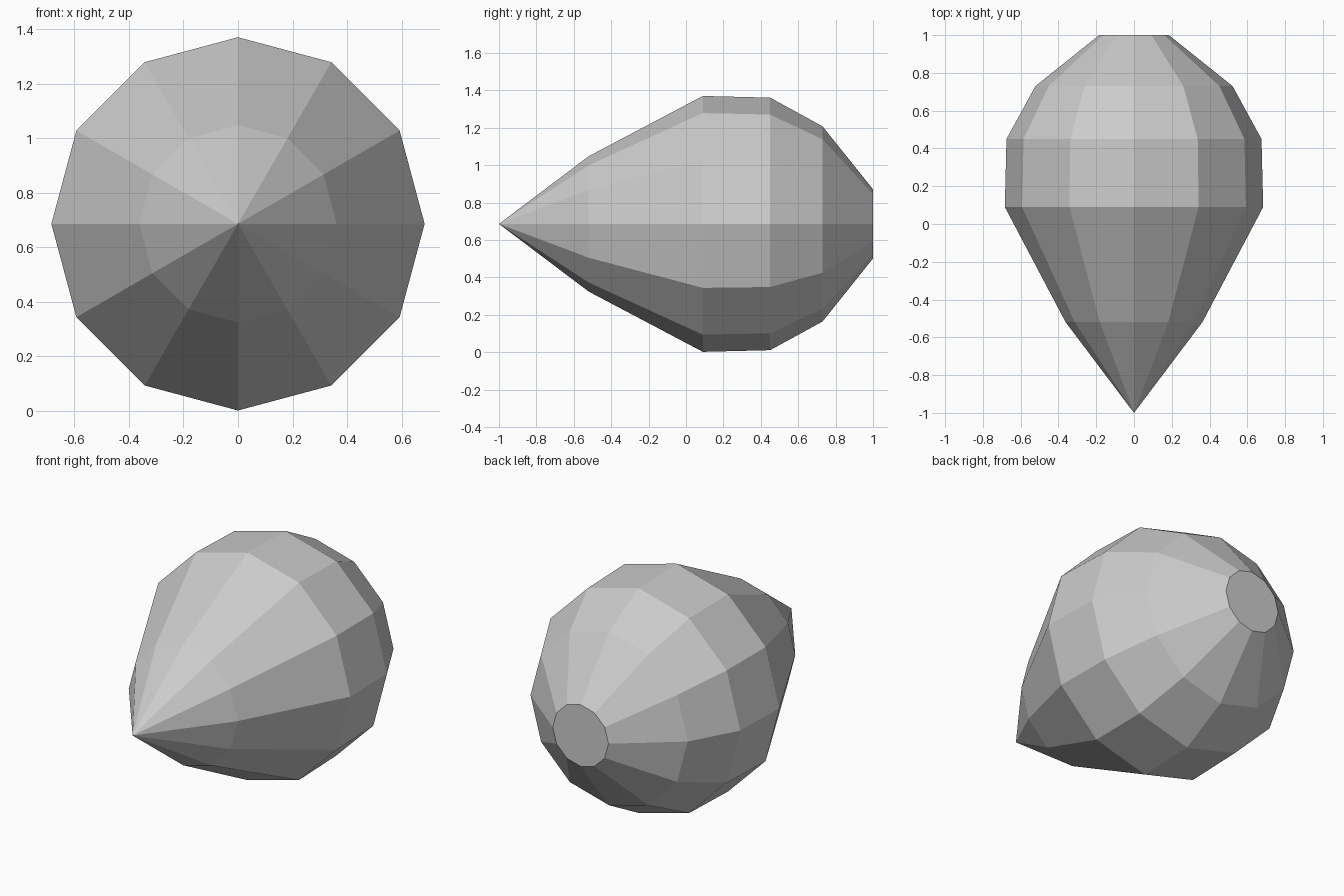
import bpy, bmesh
from math import cos, sin, pi

if "Cube" in bpy.data.objects:
    bpy.data.objects.remove(bpy.data.objects["Cube"])

SIDES = 12
CENTRE_Z = 0.686
# (y, radius) of each ring, from behind the tip to the blunt back end
PROFILE = [(-0.52, 0.362), (0.09, 0.684), (0.45, 0.675), (0.73, 0.522), (1.0, 0.185)]

bm = bmesh.new()


def ring(y, r):
    return [bm.verts.new((r * sin(2 * pi * i / SIDES), y, CENTRE_Z + r * cos(2 * pi * i / SIDES)))
            for i in range(SIDES)]


rings = [ring(y, r) for y, r in PROFILE]

# pointed front
tip = bm.verts.new((0, -1, CENTRE_Z))
for i in range(SIDES):
    bm.faces.new((tip, rings[0][i], rings[0][(i + 1) % SIDES]))

# faceted bands
for a, b in zip(rings, rings[1:]):
    for i in range(SIDES):
        j = (i + 1) % SIDES
        bm.faces.new((a[i], b[i], b[j], a[j]))

# flat back cap
bm.faces.new(rings[-1])
bmesh.ops.recalc_face_normals(bm, faces=bm.faces[:])

mesh = bpy.data.meshes.new("teardrop_body")
bm.to_mesh(mesh)
bm.free()
bpy.context.collection.objects.link(bpy.data.objects.new("teardrop_body", mesh))
